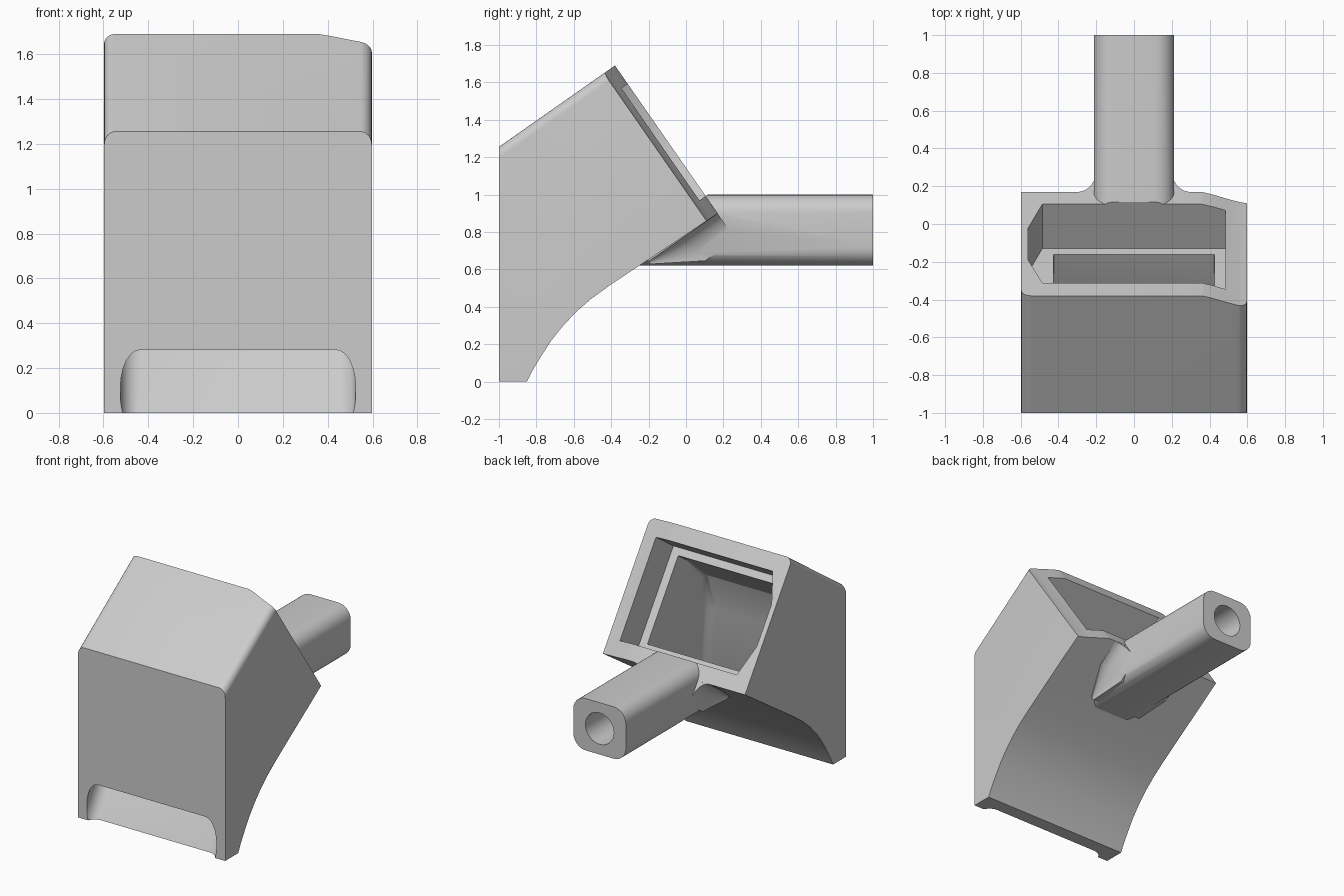
import bpy, bmesh, math
from mathutils import Vector

if "Cube" in bpy.data.objects:
    bpy.data.objects.remove(bpy.data.objects["Cube"])

grey = bpy.data.materials.new("plain grey")
grey.use_nodes = True
grey.diffuse_color = (0.6, 0.6, 0.6, 1)
grey.node_tree.nodes["Principled BSDF"].inputs["Base Color"].default_value = (0.6, 0.6, 0.6, 1)

# Sloped mouth frame: s runs down the slope, d points out of it
TOP = Vector((0, -0.38, 1.69))
DOWN = Vector((0, 0.571, -0.821))
OUT = Vector((0, 0.821, 0.571))
LENGTH = 0.963
HALF = 0.597


def mouth(x, s, d):
    return TOP + DOWN * s + OUT * d + Vector((x, 0, 0))


def loft(name, rings):
    """Closed solid through rings of equal point count."""
    bm = bmesh.new()
    loops = [[bm.verts.new(p) for p in ring] for ring in rings]
    n = len(loops[0])
    for a, b in zip(loops, loops[1:]):
        for i in range(n):
            j = (i + 1) % n
            bm.faces.new((a[i], a[j], b[j], b[i]))
    bm.faces.new(loops[0])
    bm.faces.new(loops[-1])
    bmesh.ops.recalc_face_normals(bm, faces=bm.faces)
    mesh = bpy.data.meshes.new(name)
    bm.to_mesh(mesh)
    bm.free()
    mesh.materials.append(grey)
    obj = bpy.data.objects.new(name, mesh)
    bpy.context.collection.objects.link(obj)
    return obj


def rounded_ring(front, back, half, radius, steps=6):
    """Rounded rectangle spanning front to back (y, z) and plus/minus half in x."""
    f, b = Vector((0, *front)), Vector((0, *back))
    mid, axis = (f + b) / 2, (f - b) / 2
    tall = axis.length
    axis.normalize()
    ring = []
    for k, (sx, sy) in enumerate(((1, 1), (-1, 1), (-1, -1), (1, -1))):
        for i in range(steps + 1):
            t = math.pi / 2 * (k + i / steps)
            x = sx * (half - radius) + radius * math.cos(t)
            y = sy * (tall - radius) + radius * math.sin(t)
            ring.append(mid + axis * y + Vector((x, 0, 0)))
    return ring


def combine(target, tool, operation):
    tool.hide_render = True
    mod = target.modifiers.new(operation.lower(), 'BOOLEAN')
    mod.operation = operation
    mod.solver = 'EXACT'
    mod.object = tool
    bpy.context.view_layer.objects.active = target
    bpy.ops.object.modifier_apply(modifier=mod.name)
    bpy.data.objects.remove(tool)


# Body: side profile with a curved underside, pushed across the width
low = mouth(0, LENGTH, 0)
profile = [(-1, 0), (-0.85, 0), (-0.82, 0.06), (-0.775, 0.135), (-0.72, 0.22),
           (-0.66, 0.295), (-0.59, 0.37), (-0.51, 0.44), (-0.4, 0.52), (-0.25, 0.62),
           (low.y, low.z), (TOP.y, TOP.z), (-1, 1.255)]
body = loft("duct_body", [[Vector((x, *p)) for p in profile] for x in (-HALF, HALF)])

# Round the two long edges of the sloping roof
bm = bmesh.new()
bm.from_mesh(body.data)
roof = [e for e in bm.edges
        if abs(e.verts[0].co.x - e.verts[1].co.x) < 0.01
        and all(v.co.z > 1.2 for v in e.verts)]
bmesh.ops.bevel(bm, geom=roof, offset=0.05, segments=6, profile=0.5, affect='EDGES')
bm.to_mesh(body.data)
bm.free()

# Step the mouth back gently on the left side
step = [(0.34, 0.004), (0.37, -0.003), (0.42, -0.018), (0.5, -0.046),
        (0.56, -0.065), (0.6, -0.073), (0.7, -0.08), (0.7, 0.2), (0.34, 0.2)]
combine(body, loft("mouth_step", [[mouth(x, s, d) for x, d in step] for s in (-0.3, 1.2)]),
        'DIFFERENCE')

# Mounting stem with rounded corners
stem = loft("stem", [[p + Vector((0, y, 0)) for p in rounded_ring((0, 1.0), (0, 0.62), 0.213, 0.1)]
                     for y in (-0.3, 1)])
combine(body, stem, 'UNION')

# Concave fillets between the stem sides and the underside
for side in (1, -1):
    rings = []
    for d, k in ((-0.45, 0.1), (-0.2, 1), (-0.001, 1)):
        ring = [mouth(side * 0.15, LENGTH - 0.04, d), mouth(side * (0.205 + 0.1 * k), LENGTH - 0.04, d)]
        for i in range(9):
            t = math.pi / 2 * i / 8
            ring.append(mouth(side * (0.205 + 0.1 * k * (1 - math.sin(t))),
                              LENGTH + 0.17 * k * (1 - math.cos(t)), d))
        ring.append(mouth(side * 0.15, LENGTH + 0.17 * k, d))
        rings.append(ring)
    combine(body, loft("stem_fillet", rings), 'UNION')

# Fan pocket with a side notch
outline = [(-0.485, 0.12), (0.485, 0.12), (0.485, 0.85),
           (-0.485, 0.85), (-0.56, 0.63), (-0.56, 0.33)]
combine(body, loft("pocket", [[mouth(x, s, d) for x, s in outline] for d in (-0.287, 0.15)]),
        'DIFFERENCE')


# Air channel: rectangular inlet blending to a wide rounded outlet low on the front
def inlet(d):
    a, b = mouth(0, 0.173, d), mouth(0, 0.797, d)
    return rounded_ring((a.y, a.z), (b.y, b.z), 0.425, 0.004)


channel = [inlet(-0.25), inlet(-0.4),
           rounded_ring((-0.84, 1.12), (-0.43, 0.66), 0.45, 0.04),
           rounded_ring((-0.935, 0.83), (-0.62, 0.48), 0.49, 0.08),
           rounded_ring((-0.935, 0.4), (-0.82, 0.22), 0.525, 0.09),
           rounded_ring((-1.163, -0.016), (-1.01, -0.104), 0.525, 0.085)]
combine(body, loft("air_channel", channel), 'DIFFERENCE')

# Round bore in the stem end
bore = [[Vector((0.115 * math.cos(a * math.tau / 40), y, 0.81 + 0.115 * math.sin(a * math.tau / 40)))
         for a in range(40)] for y in (0.3, 1.1)]
combine(body, loft("stem_bore", bore), 'DIFFERENCE')

# Smooth curves, crisp edges
bpy.ops.object.select_all(action='DESELECT')
body.select_set(True)
bpy.context.view_layer.objects.active = body
bpy.ops.object.shade_smooth_by_angle(angle=math.radians(30))
